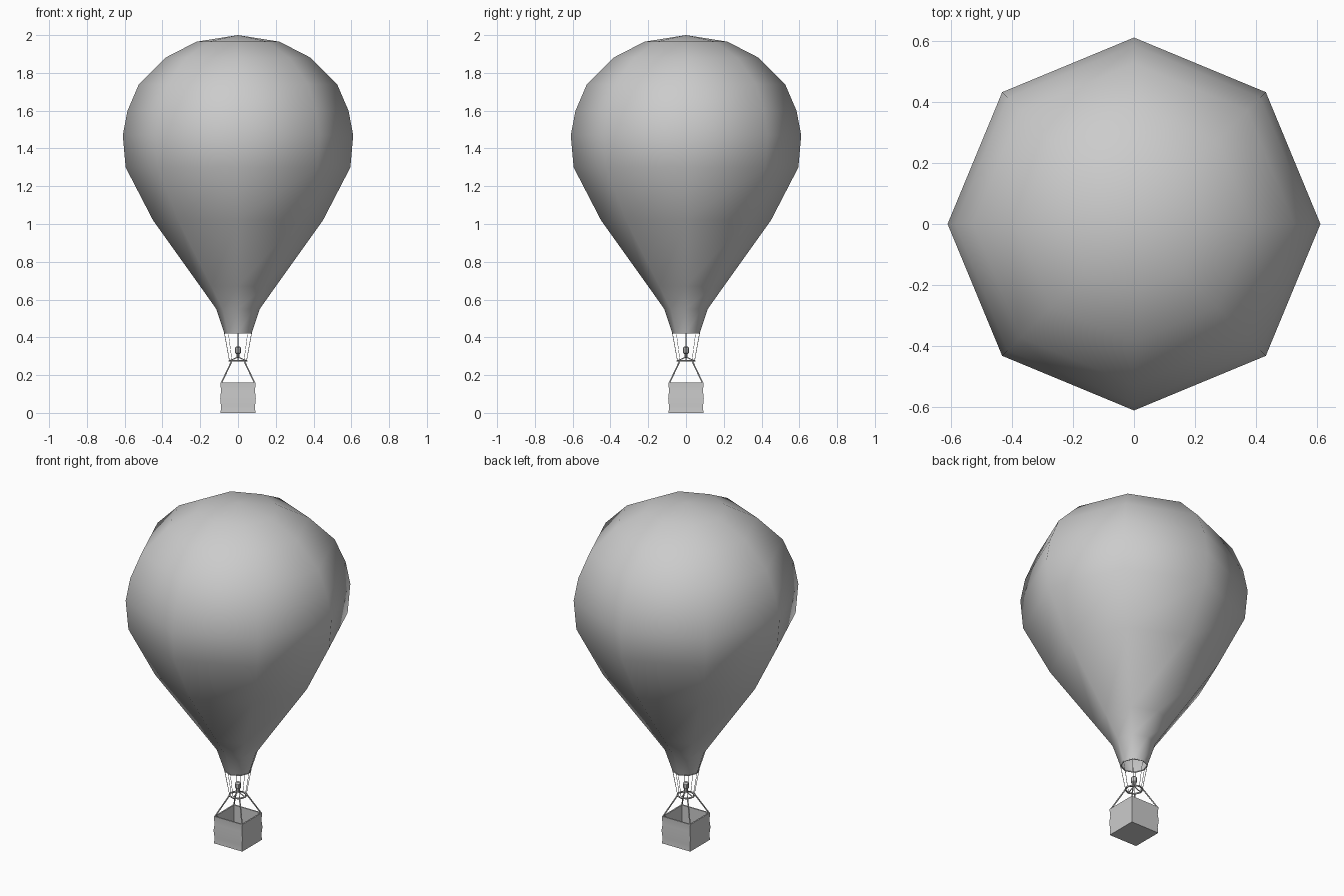
import bpy, bmesh, math
from mathutils import Vector

if "Cube" in bpy.data.objects:
    bpy.data.objects.remove(bpy.data.objects["Cube"])

grey = bpy.data.materials.new("light_grey")
grey.use_nodes = True
colour = (0.6, 0.6, 0.6, 1)
grey.diffuse_color = colour
grey.node_tree.nodes["Principled BSDF"].inputs["Base Color"].default_value = colour


def finish(bm, name, smooth=None):
    bmesh.ops.recalc_face_normals(bm, faces=bm.faces)
    mesh = bpy.data.meshes.new(name)
    bm.to_mesh(mesh)
    bm.free()
    mesh.materials.append(grey)
    obj = bpy.data.objects.new(name, mesh)
    bpy.context.collection.objects.link(obj)
    if smooth:
        bpy.ops.object.select_all(action='DESELECT')
        obj.select_set(True)
        bpy.context.view_layer.objects.active = obj
        bpy.ops.object.shade_smooth_by_angle(angle=math.radians(smooth))
    return obj


def lathe(name, profile, sides, smooth=None):
    """Revolve an (r, z) profile about z."""
    bm = bmesh.new()
    pts = [bm.verts.new((r, 0, z)) for r, z in profile]
    edges = [bm.edges.new(p) for p in zip(pts, pts[1:])]
    bmesh.ops.spin(bm, geom=pts + edges, cent=(0, 0, 0), axis=(0, 0, 1),
                   angle=math.tau, steps=sides, use_merge=True)
    bmesh.ops.remove_doubles(bm, verts=bm.verts, dist=1e-5)
    return finish(bm, name, smooth)


def rods(name, pairs, radius, sides=5):
    """Thin straight rods between pairs of points."""
    bm = bmesh.new()
    for a, b in pairs:
        a, b = Vector(a), Vector(b)
        turn = (b - a).to_track_quat('Z', 'Y').to_matrix().to_4x4()
        turn.translation = (a + b) / 2
        bmesh.ops.create_cone(bm, cap_ends=True, segments=sides, radius1=radius,
                              radius2=radius, depth=(b - a).length, matrix=turn)
    return finish(bm, name, 50)


def polar(r, z, i, n):
    a = math.tau * i / n
    return (r * math.cos(a), r * math.sin(a), z)


# Envelope: eight-sided teardrop, open at the mouth
lathe("envelope", [(0.072, 0.42), (0.115, 0.55), (0.2, 0.67), (0.45, 1.02),
                   (0.595, 1.3), (0.61, 1.47), (0.585, 1.6), (0.525, 1.74),
                   (0.385, 1.88), (0.22, 1.965), (0, 2.0)], 8, 60)

# Mouth hem and suspension ropes
n = 8
rods("mouth_hem", [(polar(0.072, 0.422, i, n), polar(0.072, 0.422, i + 1, n))
                   for i in range(n)], 0.003)
rods("suspension_ropes", [(polar(0.072, 0.422, i, n), polar(0.045, 0.275, i, n))
                          for i in range(n)], 0.0015, 4)

# Load ring with crossbars for the burner
rods("load_ring", [(polar(0.047, 0.275, i, n), polar(0.047, 0.275, i + 1, n))
                   for i in range(n)], 0.005)
rods("burner_crossbars", [(polar(0.047, 0.275, i, 4), (0, 0, 0.295))
                          for i in range(4)], 0.003)
lathe("burner", [(0, 0.29), (0.008, 0.295), (0.008, 0.312), (0.016, 0.318),
                 (0.017, 0.345), (0.01, 0.352), (0, 0.352)], 8, 40)

# Struts from the ring to the basket corners
corners = [(x, y) for x in (-1, 1) for y in (-1, 1)]
rods("basket_struts", [((x * 0.034, y * 0.034, 0.273), (x * 0.09, y * 0.09, 0.155))
                       for x, y in corners], 0.004)

# Basket: open box with slightly bowed wicker walls
bm = bmesh.new()
outline = [(-1, -1), (1, -1), (1, 1), (-1, 1)]
section = [(0.092, 0), (0.09, 0.035), (0.094, 0.075), (0.09, 0.115), (0.093, 0.16),
           (0.085, 0.16), (0.085, 0.01)]
rings = [[bm.verts.new((x * h, y * h, z)) for x, y in outline] for h, z in section]
for low, high in zip(rings, rings[1:]):
    for i in range(4):
        j = (i + 1) % 4
        bm.faces.new((low[i], low[j], high[j], high[i]))
bm.faces.new(rings[0])
bm.faces.new(rings[-1])
finish(bm, "basket", 40)
